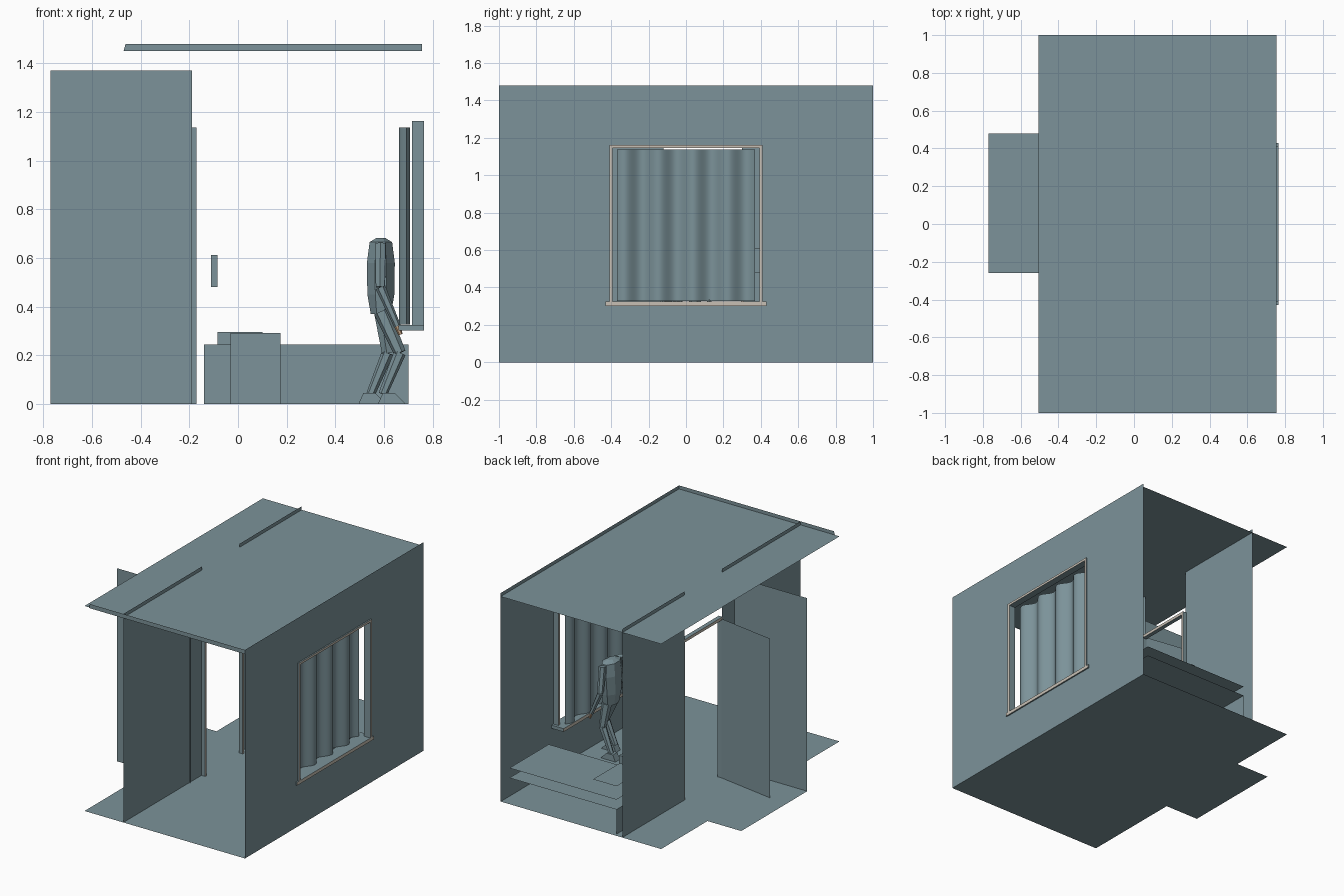
import bpy, bmesh, math
from mathutils import Vector

if "Cube" in bpy.data.objects:
    bpy.data.objects.remove(bpy.data.objects["Cube"])


def material(name, rgb):
    m = bpy.data.materials.new(name)
    m.diffuse_color = (*rgb, 1)
    m.use_nodes = True
    m.node_tree.nodes["Principled BSDF"].inputs["Base Color"].default_value = m.diffuse_color
    return m


SLATE = material("slate_blue", (0.20, 0.29, 0.32))
CREAM = material("cream_trim", (0.58, 0.53, 0.46))
SKIN = material("hand_tan", (0.55, 0.36, 0.22))


def finish(name, bm, mats=(SLATE,), smooth=False):
    me = bpy.data.meshes.new(name)
    bm.to_mesh(me)
    bm.free()
    for m in mats:
        me.materials.append(m)
    for p in me.polygons:
        p.use_smooth = smooth
    ob = bpy.data.objects.new(name, me)
    bpy.context.collection.objects.link(ob)
    return ob


def sheet(name, *faces):
    """Thin flat panels, each given by its corner points."""
    bm = bmesh.new()
    for f in faces:
        bm.faces.new([bm.verts.new(p) for p in f])
    bmesh.ops.remove_doubles(bm, verts=bm.verts, dist=1e-5)
    return finish(name, bm)


def rect(axis, at, a0, a1, b0, b1):
    """Rectangle perpendicular to an axis (0=x, 1=y, 2=z)."""
    pts = [(a0, b0), (a1, b0), (a1, b1), (a0, b1)]
    return [p[:axis] + (at,) + p[axis:] for p in pts]


def add_box(bm, lo, hi):
    g = bmesh.ops.create_cube(bm, size=1)
    for v in g["verts"]:
        v.co = [lo[i] + (v.co[i] + 0.5) * (hi[i] - lo[i]) for i in range(3)]


def boxes(name, *spans, trim=False):
    bm = bmesh.new()
    for lo, hi in spans:
        add_box(bm, lo, hi)
    bm.normal_update()
    if trim:  # cream on the faces looking along x
        for f in bm.faces:
            f.material_index = int(abs(f.normal.x) > 0.9)
    return finish(name, bm, (SLATE, CREAM) if trim else (SLATE,))


def limb(name, points, radii, sides=6, mat=SLATE):
    """Faceted tapered segments along a path."""
    bm = bmesh.new()
    for i in range(len(points) - 1):
        a, b = Vector(points[i]), Vector(points[i + 1])
        d = b - a
        g = bmesh.ops.create_cone(bm, cap_ends=True, segments=sides,
                                  radius1=radii[i], radius2=radii[i + 1], depth=d.length)
        q = d.to_track_quat("Z", "Y")
        for v in g["verts"]:
            v.co = q @ v.co + (a + b) / 2
    return finish(name, bm, (mat,))


# floor with the porch extension
sheet("floor", [(-0.505, -1, 0), (0.755, -1, 0), (0.755, 1, 0), (-0.505, 1, 0),
                (-0.505, 0.48, 0), (-0.77, 0.48, 0), (-0.77, -0.26, 0), (-0.505, -0.26, 0)])

# roof and front fascia
sheet("roof", rect(2, 1.455, -0.505, 0.755, -1, 1))
sheet("front_fascia", [(-0.47, -1, 1.45), (0.755, -1, 1.45), (0.755, -1, 1.48), (-0.462, -1, 1.48)])

# right wall around the window opening
sheet("window_wall",
      rect(0, 0.755, -1, -0.41, 0, 1.48), rect(0, 0.755, 0.41, 1, 0, 1.48),
      rect(0, 0.755, -0.41, 0.41, 0, 0.315), rect(0, 0.755, -0.41, 0.41, 1.163, 1.48))

# left walls either side of the doorway, porch side panel
sheet("left_wall_front", rect(0, -0.2, -1, -0.12, 0, 1.48))
sheet("left_wall_back", rect(0, -0.2, 0.3, 1, 0, 1.48))
sheet("porch_panel", rect(1, -0.26, -0.77, -0.19, 0, 1.37))

# open door and door frame
sheet("door", [(-0.2, -0.11, 0), (-0.63, -0.04, 0), (-0.63, -0.04, 1.13), (-0.2, -0.11, 1.13)])
boxes("door_frame",
      ((-0.2, -0.125, 0), (-0.17, -0.11, 1.137)),
      ((-0.2, 0.295, 0), (-0.17, 0.31, 1.137)),
      ((-0.2, -0.11, 1.117), (-0.17, 0.295, 1.137)), trim=True)

# window frame and sill
boxes("window_frame",
      ((0.715, -0.41, 0.325), (0.765, -0.393, 1.163)),
      ((0.715, 0.393, 0.325), (0.765, 0.41, 1.163)),
      ((0.715, -0.393, 1.147), (0.765, 0.393, 1.163)), trim=True)
boxes("window_sill", ((0.66, -0.43, 0.302), (0.765, 0.43, 0.325)), trim=True)

# wavy curtain
bm = bmesh.new()
prev = None
for i in range(65):
    y = -0.37 + 0.74 * i / 64
    x = 0.685 + 0.023 * math.cos(2 * math.pi * (y + 0.33) / 0.185)
    cur = [bm.verts.new((x, y, z)) for z in (0.327, 1.137)]
    if prev:
        bm.faces.new((prev[0], cur[0], cur[1], prev[1]))
    prev = cur
finish("curtain", bm, smooth=True)

# bed: two decks, front board and end board
sheet("bed", rect(2, 0.245, -0.14, 0.70, 0.54, 0.98), rect(2, 0.175, -0.14, 0.70, 0.54, 0.98),
      rect(1, 0.54, -0.14, 0.70, 0, 0.245), rect(0, -0.14, 0.54, 0.98, 0, 0.175))
sheet("pillow", rect(2, 0.295, -0.085, 0.10, 0.60, 0.90), rect(1, 0.60, -0.085, 0.10, 0.245, 0.295))

# low stand and the small wall panel above it
boxes("low_stand", ((-0.03, 0.32, 0), (0.175, 0.50, 0.292)))
boxes("wall_panel", ((-0.11, 0.34, 0.48), (-0.085, 0.50, 0.612)))

# standing figure: torso by rings of (height, depth radius, width radius)
bm = bmesh.new()
prev = None
for z, rx, ry in ((0.37, 0.045, 0.07), (0.45, 0.06, 0.085), (0.58, 0.062, 0.1),
                  (0.665, 0.05, 0.085), (0.682, 0.02, 0.035)):
    ring = [bm.verts.new((0.587 + rx * math.cos(math.tau * k / 8 + math.pi / 8),
                          ry * math.sin(math.tau * k / 8 + math.pi / 8), z)) for k in range(8)]
    if prev:
        for k in range(8):
            bm.faces.new((prev[k], prev[k - 7], ring[k - 7], ring[k]))
    else:
        bm.faces.new(ring[::-1])
    prev = ring
bm.faces.new(prev)
finish("torso", bm)

for side, s, step in (("left", 1, 0.0), ("right", -1, 0.05)):
    # arm reaching to the sill
    limb(side + "_arm", [(0.587, s * 0.10, 0.66), (0.585, s * 0.125, 0.48), (0.655, s * 0.125, 0.32)],
         [0.024, 0.021, 0.014])
    limb(side + "_hand", [(0.655, s * 0.125, 0.32), (0.668, s * 0.125, 0.285)], [0.013, 0.009], mat=SKIN)
    # bent leg
    limb(side + "_leg", [(0.59, s * 0.045, 0.38), (0.615 + step, s * 0.055, 0.21), (0.545 + step, s * 0.06, 0.04)],
         [0.034, 0.025, 0.018])
    # wedge foot
    bm = bmesh.new()
    add_box(bm, (0.495 + step * 1.6, s * 0.06 - 0.025, 0), (0.61 + step * 1.6, s * 0.06 + 0.025, 0.045))
    for v in bm.verts:
        if v.co.z > 0.02:
            v.co.x += 0.02 if v.co.x < 0.55 + step * 1.6 else -0.045
    finish(side + "_foot", bm)
